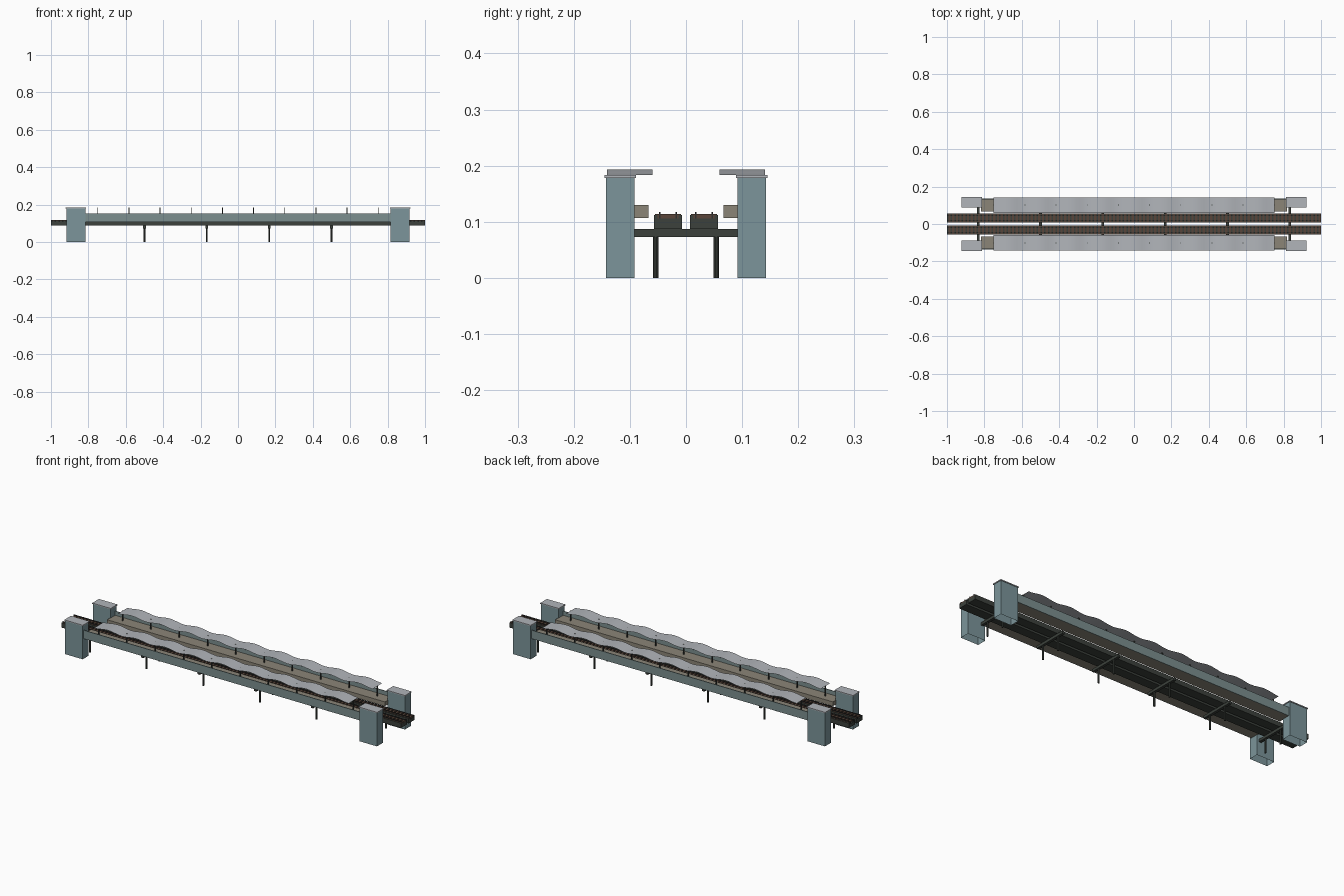
import bpy, bmesh, math

if "Cube" in bpy.data.objects:
    bpy.data.objects.remove(bpy.data.objects["Cube"])


def mat(name, rgb):
    m = bpy.data.materials.new(name)
    m.diffuse_color = (*rgb, 1)
    m.use_nodes = True
    m.node_tree.nodes["Principled BSDF"].inputs["Base Color"].default_value = m.diffuse_color
    return m


TEAL = mat("teal_cladding", (0.20, 0.30, 0.325))
WALL = mat("grey_green_panel", (0.20, 0.275, 0.275))
GREY = mat("light_grey_roof", (0.44, 0.46, 0.49))
BEIGE = mat("beige_concrete", (0.26, 0.235, 0.185))
STEEL = mat("dark_steel", (0.045, 0.053, 0.045))
BROWN = mat("brown_timber", (0.10, 0.06, 0.042))
RAIL = mat("rail_steel", (0.03, 0.03, 0.03))


def finish(bm, name, material):
    me = bpy.data.meshes.new(name)
    bm.to_mesh(me)
    bm.free()
    me.materials.append(material)
    ob = bpy.data.objects.new(name, me)
    bpy.context.collection.objects.link(ob)
    return ob


def add_box(bm, x0, x1, y0, y1, z0, z1, open_bottom=False):
    y0, y1 = min(y0, y1), max(y0, y1)
    v = [bm.verts.new((x, y, z)) for z in (z0, z1)
         for x, y in ((x0, y0), (x1, y0), (x1, y1), (x0, y1))]
    faces = [(4, 5, 6, 7), (0, 1, 5, 4), (1, 2, 6, 5), (2, 3, 7, 6), (3, 0, 4, 7)]
    if not open_bottom:
        faces.append((3, 2, 1, 0))
    for f in faces:
        bm.faces.new([v[i] for i in f])


def boxes(name, material, items, **kw):
    bm = bmesh.new()
    for it in items:
        add_box(bm, *it, **kw)
    return finish(bm, name, material)


# support bents: crossbeams and round legs
bents = [-0.8333 + i / 3 for i in range(6)]
boxes("crossbeams", STEEL, [(x - 0.007, x + 0.007, -0.092, 0.092, 0.073, 0.087) for x in bents])
bm = bmesh.new()
for x in bents:
    for y in (-0.054, 0.054):
        r = bmesh.ops.create_cone(bm, cap_ends=True, segments=10, radius1=0.005,
                                  radius2=0.005, depth=0.075)
        bmesh.ops.translate(bm, verts=r["verts"], vec=(x, y, 0.0375))
finish(bm, "support_legs", STEEL)

for side, s in (("front", -1), ("back", 1)):
    # track: bed, edge beams, sleepers, rails
    c = 0.032 * s
    boxes(side + "_track_bed", STEEL, [(-1, 1, c - 0.025, c + 0.025, 0.087, 0.106)])
    boxes(side + "_track_edges", STEEL,
          [(-1, 1, c + d - 0.003, c + d + 0.003, 0.106, 0.112) for d in (-0.022, 0.022)])
    boxes(side + "_sleepers", BROWN,
          [(-0.993 + i * 0.02, -0.981 + i * 0.02, c - 0.023, c + 0.023, 0.106, 0.1135)
           for i in range(100)])
    boxes(side + "_rails", RAIL,
          [(-1, 1, c + d - 0.0013, c + d + 0.0013, 0.106, 0.117) for d in (-0.0145, 0.0145)])

    # platform with outer parapet wall
    boxes(side + "_platform", BEIGE, [(-0.818, 0.818, 0.067 * s, 0.131 * s, 0.107, 0.130)])
    boxes(side + "_parapet", WALL, [(-0.818, 0.818, 0.131 * s, 0.135 * s, 0.107, 0.152)])

    # canopy posts
    boxes(side + "_canopy_posts", STEEL,
          [(-0.7525 + i / 6, -0.7475 + i / 6, 0.0985 * s, 0.1035 * s, 0.13, 0.1835)
           for i in range(10)])

    # thin wavy canopy sheet, dipping at each post
    bm = bmesh.new()
    n = 72
    rows = []
    for i in range(n + 1):
        x = -0.75 + 1.5 * i / n
        z = 0.188 - 0.005 * math.cos(2 * math.pi * i / 8)
        rows.append([bm.verts.new((x, y * s, z)) for y in (0.060, 0.141)])
    for a, b in zip(rows, rows[1:]):
        f = [a[0], b[0], b[1], a[1]]
        bm.faces.new(f if s > 0 else f[::-1])
    for f in bm.faces:
        f.smooth = True
    finish(bm, side + "_canopy", GREY)

    # stair towers (hollow) with roof caps
    for end, e in (("left", -1), ("right", 1)):
        x0, x1 = sorted((0.815 * e, 0.918 * e))
        boxes(f"{side}_{end}_tower", TEAL,
              [(x0, x1, 0.092 * s, 0.1425 * s, 0, 0.178)], open_bottom=True)
        boxes(f"{side}_{end}_tower_cap", GREY,
              [(x0 - 0.003, x1 + 0.003, 0.089 * s, 0.1455 * s, 0.178, 0.183)])
